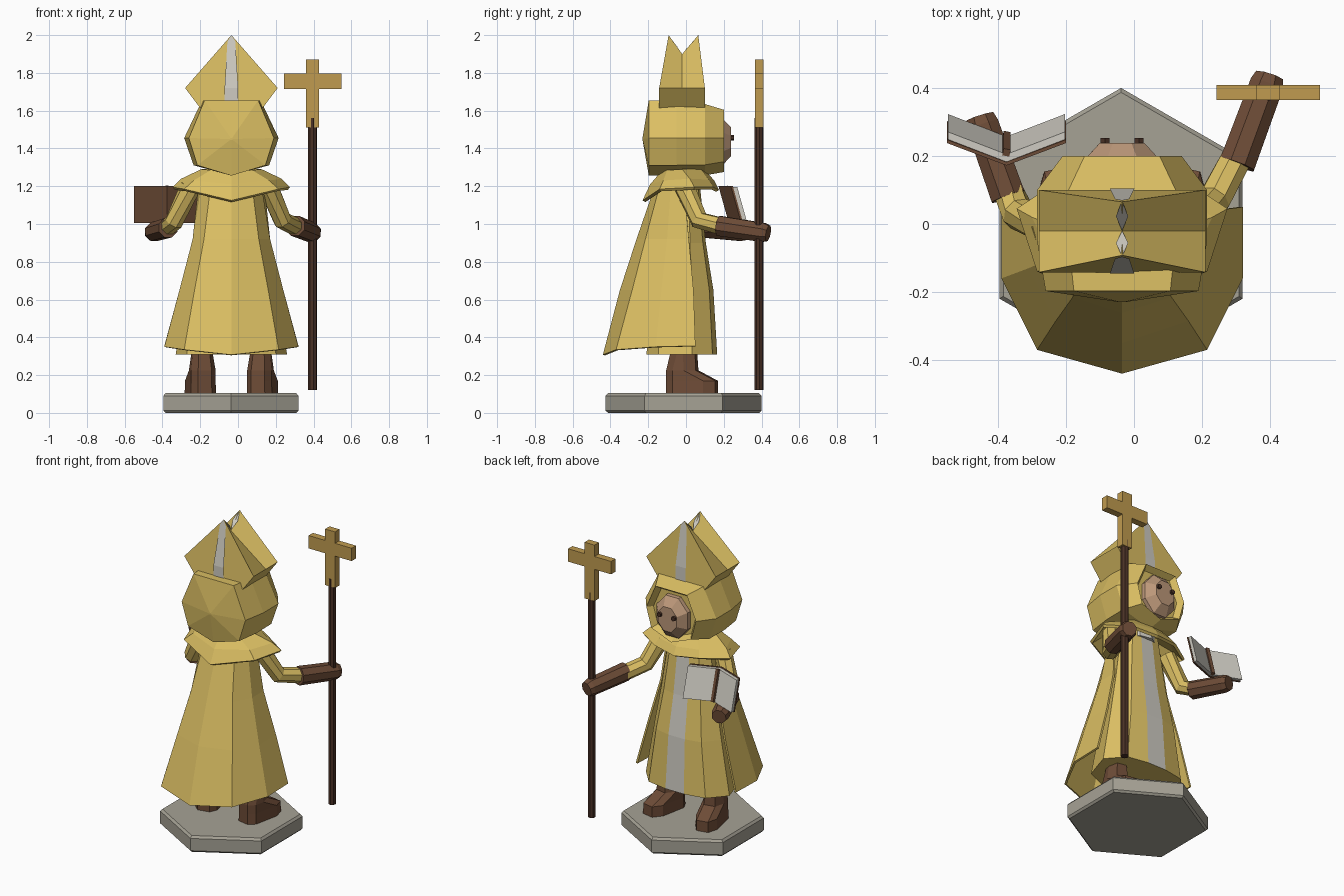
import bpy, bmesh, math
from mathutils import Vector

if "Cube" in bpy.data.objects:
    bpy.data.objects.remove(bpy.data.objects["Cube"])

CX = -0.035  # the figure's own centre line


def material(name, rgb):
    m = bpy.data.materials.new(name)
    m.use_nodes = True
    m.diffuse_color = (*rgb, 1)
    m.node_tree.nodes["Principled BSDF"].inputs["Base Color"].default_value = (*rgb, 1)
    return m


GOLD = material("yellow cloth", (0.71, 0.52, 0.125))
CROSS = material("dull gold", (0.53, 0.33, 0.08))
BROWN = material("brown leather", (0.155, 0.072, 0.038))
WOOD = material("dark wood", (0.068, 0.031, 0.019))
STONE = material("grey stone", (0.38, 0.36, 0.30))
TRIM = material("pale trim", (0.62, 0.60, 0.54))
SKIN = material("skin", (0.50, 0.31, 0.19))


def finish(name, bm, *mats):
    bmesh.ops.recalc_face_normals(bm, faces=bm.faces[:])
    me = bpy.data.meshes.new(name)
    bm.to_mesh(me)
    bm.free()
    ob = bpy.data.objects.new(name, me)
    bpy.context.collection.objects.link(ob)
    for m in mats:
        me.materials.append(m)
    return ob


def mirrored(half):
    """Complete a half outline across the centre line."""
    back = [(-x, y, z) for x, y, z in reversed(half) if x > 1e-6]
    return [(x + CX, y, z) for x, y, z in list(half) + back]


def loft(name, rings, *mats, closed=True, caps=(True, True)):
    bm = bmesh.new()
    loops = [[bm.verts.new(p) for p in r] for r in rings]
    for a, b in zip(loops, loops[1:]):
        n = len(a)
        for i in range(n if closed else n - 1):
            j = (i + 1) % n
            bm.faces.new((a[i], a[j], b[j], b[i]))
    for loop, cap in zip((loops[0], loops[-1]), caps):
        if cap:
            bm.faces.new(loop)
    return finish(name, bm, *mats)


def solidify(ob, t):
    mod = ob.modifiers.new("thickness", "SOLIDIFY")
    mod.thickness = t


def box(name, lo, hi, mat):
    bm = bmesh.new()
    bmesh.ops.create_cube(bm, size=1)
    for v in bm.verts:
        v.co = [l + (h - l) * (c + 0.5) for l, h, c in zip(lo, hi, v.co)]
    return finish(name, bm, mat)


def tube(name, points, radii, mat, sides=8):
    """Straight-sided limb through the points."""
    pts = [Vector(p) for p in points]
    rings = []
    for i, p in enumerate(pts):
        d = (pts[min(i + 1, len(pts) - 1)] - pts[max(i - 1, 0)]).normalized()
        u = d.cross(Vector((0.2, 0.9, 0.4)) if abs(d.z) > 0.9 else Vector((0, 0, 1))).normalized()
        w = d.cross(u)
        angles = [math.tau * (k + 0.5) / sides for k in range(sides)]
        rings.append([p + radii[i] * (u * math.cos(a) + w * math.sin(a)) for a in angles])
    return loft(name, rings, mat)


# Hexagonal stone base with a chamfered rim
def hexagon(r, z):
    return [(CX - 0.003 + r * math.sin(k * math.pi / 3), -0.013 + r * math.cos(k * math.pi / 3), z)
            for k in range(6)]


loft("base", [hexagon(0.4, 0), hexagon(0.413, 0.012), hexagon(0.413, 0.09), hexagon(0.4, 0.104)], STONE)

# Boots, toes turned out
for side, word in ((1, "left"), (-1, "right")):
    rings = []
    for z, w, heel, toe in ((0.1, 0.068, -0.1, 0.165), (0.17, 0.066, -0.1, 0.165), (0.225, 0.066, -0.1, 0.06),
                            (0.31, 0.055, -0.08, 0.055), (0.45, 0.055, -0.07, 0.05)):
        outline = [(w * 0.55, toe), (w, toe - 0.06), (w, heel + 0.04), (w * 0.55, heel)]
        outline += [(-x, y) for x, y in reversed(outline)]
        a = -side * 0.2
        rings.append([(CX + side * 0.16 + x * math.cos(a) - y * math.sin(a),
                       x * math.sin(a) + y * math.cos(a), z) for x, y in outline])
    loft(word + "_boot", rings, BROWN)

# Robe with a pale panel down the front
robe_rings = []
for z, w, front, back, panel in ((0.31, 0.295, 0.165, -0.21, 0.065), (0.65, 0.235, 0.145, -0.17, 0.058),
                                 (0.9, 0.19, 0.105, -0.13, 0.05), (1.24, 0.14, 0.07, -0.1, 0.04)):
    robe_rings.append(mirrored([(panel, front, z), (w * 0.68, front * 0.85, z), (w, front * 0.2, z),
                                (w * 0.8, back * 0.7, z), (w * 0.3, back, z)]))
robe = loft("robe", robe_rings, GOLD, TRIM)
for f in robe.data.polygons:
    if f.normal.y > 0.8 and abs(f.center.x - CX) < 0.01:
        f.material_index = 1

# Long open cloak
cloak = loft("cloak", [mirrored(h)[:7] for h in (
    [(0.355, 0.05, 0.355), (0.355, -0.16, 0.35), (0.25, -0.37, 0.335), (0, -0.44, 0.308)],
    [(0.275, 0.04, 0.65), (0.275, -0.13, 0.65), (0.195, -0.285, 0.65), (0, -0.35, 0.65)],
    [(0.205, 0.015, 0.92), (0.205, -0.1, 0.92), (0.145, -0.215, 0.92), (0, -0.262, 0.92)],
    [(0.175, -0.01, 1.2), (0.16, -0.08, 1.2), (0.11, -0.14, 1.2), (0, -0.165, 1.2)])],
    GOLD, closed=False, caps=(False, False))
# Split the outline at the front so it hangs open
bm = bmesh.new()
bm.from_mesh(cloak.data)
bmesh.ops.recalc_face_normals(bm, faces=bm.faces[:])
bm.to_mesh(cloak.data)
bm.free()
solidify(cloak, 0.012)

# Shoulder mantle and pale neck
mantle = loft("mantle", [
    mirrored([(0, 0.1, 1.285), (0.1, 0.08, 1.29), (0.16, -0.02, 1.29), (0.11, -0.1, 1.285), (0, -0.13, 1.28)]),
    mirrored([(0, 0.15, 1.23), (0.14, 0.12, 1.235), (0.265, 0.02, 1.24), (0.2, -0.12, 1.23), (0, -0.19, 1.21)]),
    mirrored([(0, 0.175, 1.18), (0.16, 0.145, 1.195), (0.31, 0.045, 1.195), (0.25, -0.14, 1.185), (0, -0.23, 1.125)])],
    GOLD, caps=(True, False))
solidify(mantle, 0.018)
tube("neck", [(CX, 0, 1.2), (CX, 0, 1.33)], [0.1, 0.09], TRIM)

# Hood: rings from the back point to the folded front opening
def hood_ring(y, wide, top, bottom, s=1.0):
    mid = 1.45
    half = [(wide * 0.63, top), (wide, 1.455), (wide * 0.8, bottom + 0.055), (0, bottom)]
    return mirrored([(x * s, y, mid + (z - mid) * s) for x, z in half])


loft("hood", [hood_ring(-0.23, 0.22, 1.65, 1.26, 0.03), hood_ring(-0.197, 0.225, 1.655, 1.256),
              hood_ring(-0.05, 0.25, 1.65, 1.256), hood_ring(0.1, 0.25, 1.635, 1.258),
              hood_ring(0.2, 0.175, 1.605, 1.275), hood_ring(0.165, 0.175, 1.605, 1.275, 0.85)], GOLD)

# Face and eyes
def face_ring(y, r):
    return [(CX + r * 0.95 * math.cos(k * math.pi / 4 + 0.39), y, 1.435 + r * 1.1 * math.sin(k * math.pi / 4 + 0.39))
            for k in range(8)]


loft("face", [face_ring(0.12, 0.13), face_ring(0.19, 0.125), face_ring(0.238, 0.075)], SKIN)
for side, word in ((1, "left"), (-1, "right")):
    x = CX + side * 0.05
    tube(word + "_eye", [(x, 0.22, 1.457), (x, 0.253, 1.457)], [0.015, 0.015], WOOD, 6)

# Mitre: flared band, two leaning peaks, valley between
bm = bmesh.new()
P = lambda x, y, z: bm.verts.new((CX + x, y, z))
ends = []
for y0, y1 in ((-0.142, -0.092), (0.1, 0.065)):
    ends.append([P(-0.155, y0, 1.6), P(0.155, y0, 1.6), P(0.245, y0, 1.72), P(0, y1, 2.0), P(-0.245, y0, 1.72)])
    bm.faces.new(ends[-1])
b, f = ends
left, right, valley = P(-0.245, -0.02, 1.72), P(0.245, -0.02, 1.72), P(0, -0.02, 1.9)
bm.faces.new((b[0], b[1], f[1], f[0]))
for lower, i, mid in ((1, 2, right), (0, 4, left)):
    bm.faces.new((b[lower], b[i], mid, f[i], f[lower]))
    for e in ends:
        bm.faces.new((e[i], e[3], valley, mid))
finish("mitre", bm, GOLD)

# Pale ribbons over both mitre peaks, outside and inside
for word, y0, y1, out in (("back", -0.142, -0.092, -1), ("front", 0.1, 0.065, 1)):
    o = out * 0.004
    bm = bmesh.new()
    P = lambda x, y, z: bm.verts.new((CX + x, y, z))
    ym = y1 + (y0 - y1) * 0.12
    outer = [P(-0.036, y0 + o, 1.61), P(0.036, y0 + o, 1.61), P(0.036, y0 + o, 1.72), P(0.021, ym + o, 1.966),
             P(0, y1 + o, 2.0), P(-0.021, ym + o, 1.966), P(-0.036, y0 + o, 1.72)]
    bm.faces.new((outer[0], outer[1], outer[2], outer[6]))
    bm.faces.new((outer[6], outer[2], outer[3], outer[4], outer[5]))
    ymid = (y1 - 0.02) / 2
    bm.faces.new((outer[4], P(0.018, ymid, 1.951), P(0, -0.02, 1.905), P(-0.018, ymid, 1.951)))
    finish(word + "_mitre_ribbon", bm, TRIM)

# Arms: sleeves and gloves
tube("left_sleeve", [(0.16, -0.01, 1.2), (0.235, 0.07, 1.02), (0.305, 0.2, 0.985)], [0.055, 0.05, 0.048], GOLD)
tube("left_glove", [(0.303, 0.175, 0.99), (0.39, 0.41, 0.955), (0.398, 0.435, 0.95)], [0.057, 0.054, 0.045], BROWN)
tube("right_sleeve", [(-0.25, -0.01, 1.2), (-0.34, 0.03, 1.01), (-0.38, 0.12, 0.975)], [0.055, 0.05, 0.046], GOLD)
tube("right_glove", [(-0.37, 0.08, 0.98), (-0.445, 0.29, 0.958), (-0.453, 0.315, 0.955)], [0.055, 0.052, 0.045], BROWN)

# Staff and cross
tube("staff", [(0.395, 0.386, 0.12), (0.395, 0.386, 1.56)], [0.024, 0.024], WOOD)
bm = bmesh.new()
outline = [(0.035, 1.512), (0.035, 1.715), (0.152, 1.715), (0.152, 1.797), (0.035, 1.797), (0.035, 1.87)]
outline += [(-x, z) for x, z in reversed(outline)]
face = bm.faces.new([bm.verts.new((0.395 + x, 0.365, z)) for x, z in outline])
ext = bmesh.ops.extrude_face_region(bm, geom=[face])
bmesh.ops.translate(bm, vec=(0, 0.044, 0), verts=[v for v in ext["geom"] if isinstance(v, bmesh.types.BMVert)])
finish("cross", bm, CROSS)

# Open book leaning towards the reader: covers behind, pages in front
def book_layer(name, y, depth, wide, low, high, mat):
    rings = []
    for z in (low, high):
        lean = (1.2 - z) * 0.28
        rim = [(-wide, 0.066), (0, 0), (wide, 0.066)]
        rings.append([(-0.375 + x, y + dy + lean, z) for x, dy in rim]
                     + [(-0.375 + x, y + dy + depth + lean, z) for x, dy in reversed(rim)])
    loft(name, rings, mat)


book_layer("book_cover", 0.172, 0.01, 0.175, 1.005, 1.2, BROWN)
book_layer("book_pages", 0.182, 0.022, 0.172, 1.01, 1.197, TRIM)
tube("book_marker", [(-0.375, 0.262, 1.01), (-0.375, 0.21, 1.2)], [0.015, 0.015], BROWN, 4)
